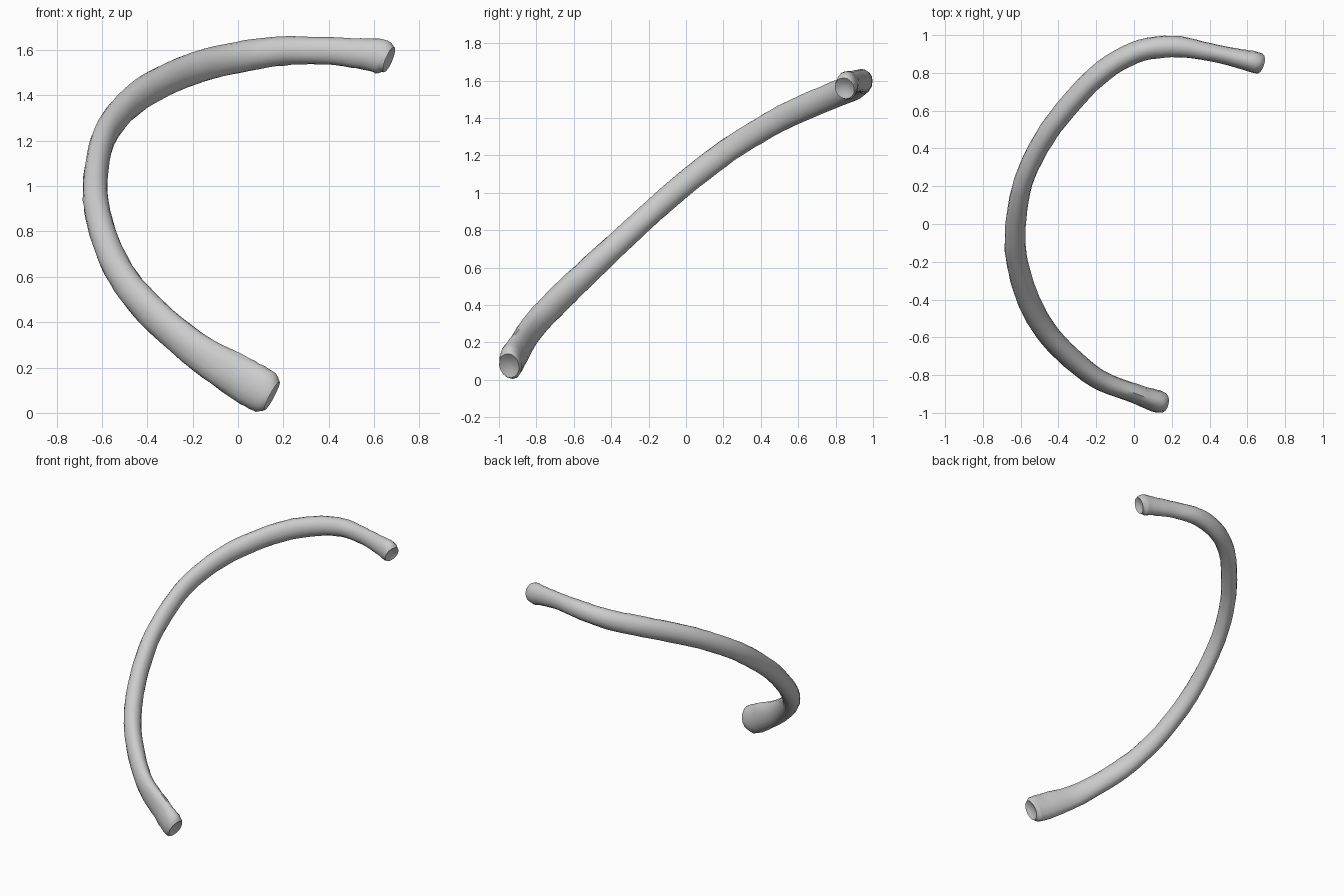
import bpy, bmesh, math, random
from mathutils import Vector

random.seed(4)
cube = bpy.data.objects.get("Cube")
if cube:
    bpy.data.objects.remove(cube, do_unlink=True)

SIDES, STEPS = 16, 5

# Shaft stations: x, y, z, half thickness, half height
stations = [
    (0.150, -0.945, 0.075, 0.054, 0.074),
    (0.11, -0.935, 0.097, 0.060, 0.098),
    (0.00, -0.895, 0.160, 0.051, 0.096),
    (-0.20, -0.815, 0.287, 0.054, 0.080),
    (-0.41, -0.635, 0.475, 0.059, 0.073),
    (-0.535, -0.455, 0.645, 0.060, 0.067),
    (-0.608, -0.25, 0.835, 0.058, 0.064),
    (-0.630, -0.06, 1.005, 0.055, 0.064),
    (-0.598, 0.18, 1.195, 0.051, 0.065),
    (-0.52, 0.375, 1.322, 0.053, 0.066),
    (-0.40, 0.56, 1.424, 0.055, 0.069),
    (-0.20, 0.78, 1.518, 0.057, 0.071),
    (0.00, 0.905, 1.568, 0.057, 0.069),
    (0.20, 0.940, 1.596, 0.058, 0.064),
    (0.40, 0.910, 1.596, 0.047, 0.060),
    (0.56, 0.875, 1.582, 0.051, 0.069),
    (0.63, 0.859, 1.572, 0.057, 0.077),
    (0.666, 0.848, 1.558, 0.054, 0.060),
]


def smooth_path(points):
    """Catmull-Rom interpolation of all station values."""
    pts = [Vector(p) for p in points]
    pts = [2 * pts[0] - pts[1]] + pts + [2 * pts[-1] - pts[-2]]
    out = []
    for a, b, c, d in zip(pts, pts[1:], pts[2:], pts[3:]):
        for k in range(STEPS):
            t = k / STEPS
            out.append(0.5 * (2 * b + (c - a) * t + (2 * a - 5 * b + 4 * c - d) * t * t
                              + (3 * b - a - 3 * c + d) * t ** 3))
    return out + [pts[-2]]


def add_ring(bm, centre, side, up, thick, high):
    """Oval ring with a slightly uneven surface."""
    ring = []
    for i in range(SIDES):
        a = math.tau * i / SIDES
        r = random.uniform(0.975, 1.025)
        ring.append(bm.verts.new(centre + r * (side * thick * math.cos(a) + up * high * math.sin(a))))
    return ring


def bridge(bm, ring, other):
    for i in range(SIDES):
        j = (i + 1) % SIDES
        bm.faces.new((ring[i], ring[j], other[j], other[i]))


def close_end(bm, ring, centre, inward):
    """Broken end with a shallow hollow."""
    inner = [bm.verts.new(centre + (v.co - centre) * 0.6 + inward * 0.01) for v in ring]
    bridge(bm, ring, inner)
    tip = bm.verts.new(centre + inward * 0.02)
    for i in range(SIDES):
        bm.faces.new((inner[i], inner[(i + 1) % SIDES], tip))


# Curved shaft swept along the path with an upright oval section
path = smooth_path(stations)
centres = [Vector(p[:3]) for p in path]
bm = bmesh.new()
rings, tangents = [], []
for n, p in enumerate(path):
    tangent = (centres[min(n + 1, len(path) - 1)] - centres[max(n - 1, 0)]).normalized()
    side = tangent.cross(Vector((0, 0, 1))).normalized()
    rings.append(add_ring(bm, centres[n], side, side.cross(tangent), p[3], p[4]))
    tangents.append(tangent)

for ring, following in zip(rings, rings[1:]):
    bridge(bm, ring, following)
close_end(bm, rings[0], centres[0], tangents[0])
close_end(bm, rings[-1], centres[-1], -tangents[-1])
bmesh.ops.recalc_face_normals(bm, faces=bm.faces)

mesh = bpy.data.meshes.new("curved_shaft")
bm.to_mesh(mesh)
bm.free()
shaft = bpy.data.objects.new("curved_shaft", mesh)
bpy.context.collection.objects.link(shaft)

# Plain grey surface
grey = bpy.data.materials.new("light grey")
grey.use_nodes = True
colour = (0.6, 0.6, 0.6, 1)
grey.diffuse_color = colour
grey.node_tree.nodes["Principled BSDF"].inputs["Base Color"].default_value = colour
mesh.materials.append(grey)

bpy.ops.object.select_all(action="DESELECT")
shaft.select_set(True)
bpy.context.view_layer.objects.active = shaft
bpy.ops.object.shade_smooth_by_angle(angle=math.radians(40))
